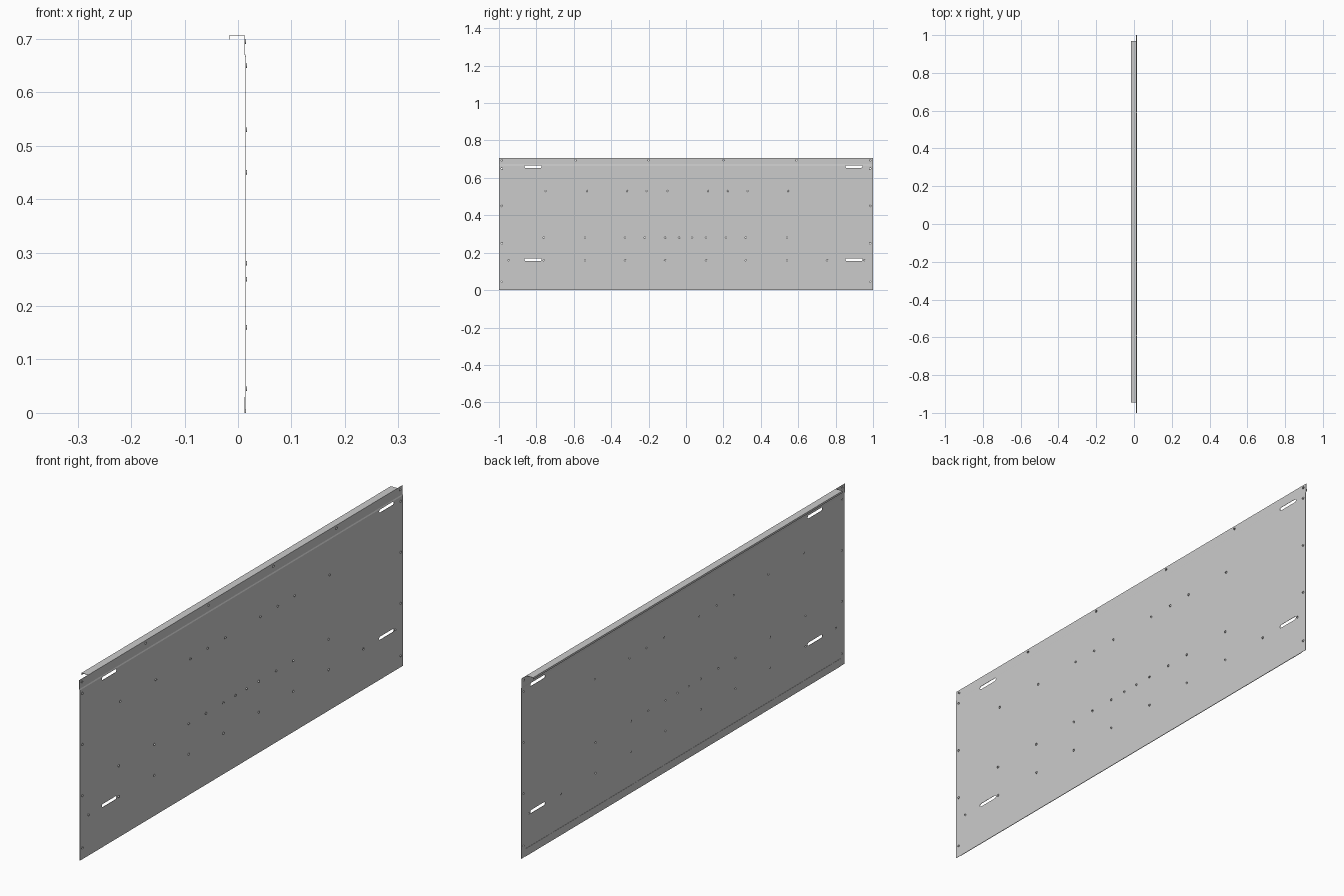
import bpy, bmesh, math

if "Cube" in bpy.data.objects:
    bpy.data.objects.remove(bpy.data.objects["Cube"])

T = 0.0012           # sheet thickness
X_FACE = 0.0148      # outer face of the main panel
X_STEP = 0.0130      # outer face of the stepped upper strip
HEIGHT = 0.7065


def finish(bm, name):
    bmesh.ops.recalc_face_normals(bm, faces=bm.faces)
    me = bpy.data.meshes.new(name)
    bm.to_mesh(me)
    bm.free()
    ob = bpy.data.objects.new(name, me)
    bpy.context.collection.objects.link(ob)
    return ob


def prism(bm, pts, axis_vec):
    """Extrude a closed loop of 3D points along a vector."""
    f = bm.faces.new([bm.verts.new(p) for p in pts])
    r = bmesh.ops.extrude_face_region(bm, geom=[f])
    vs = [v for v in r["geom"] if isinstance(v, bmesh.types.BMVert)]
    bmesh.ops.translate(bm, vec=axis_vec, verts=vs)


def sweep_y(name, profile, y0, y1):
    bm = bmesh.new()
    prism(bm, [(x, y0, z) for x, z in profile], (0, y1 - y0, 0))
    return finish(bm, name)


def slot_loop(y, z, half_len, r, n=12):
    """Rounded slot outline; half_len 0 gives a circle."""
    pts = []
    for i in range(n):
        a = 2 * math.pi * (i + 0.5) / n
        s = half_len if math.cos(a) > 0 else -half_len
        pts.append((y + s + r * math.cos(a), z + r * math.sin(a)))
    return pts


# Hole layout in (y, z)
holes = [(s * 0.985, z) for s in (-1, 1) for z in (0.045, 0.25, 0.45, 0.65)]
holes += [(y, 0.53) for y in (-0.75, -0.53, -0.316, -0.21, -0.10, 0.117, 0.225, 0.33, 0.545)]
holes += [(y, 0.28) for y in (-0.76, -0.54, -0.326, -0.22, -0.112, -0.037, 0.032, 0.107, 0.214, 0.32, 0.54)]
holes += [(y, 0.16) for y in (-0.947, -0.76, -0.54, -0.326, -0.112, 0.107, 0.32, 0.54, 0.754, 0.952)]
top_holes = [(y, 0.695) for y in (-0.985, -0.59, -0.2, 0.2, 0.59, 0.985)]
slots = [(y, z) for y in (-0.818, 0.898) for z in (0.162, 0.66)]

# Main panel with the shallow step near the top
panel = sweep_y("panel", [
    (X_FACE, 0), (X_FACE, 0.667), (X_STEP, 0.672), (X_STEP, HEIGHT),
    (X_STEP - T, HEIGHT), (X_STEP - T, 0.672), (X_FACE - T, 0.667), (X_FACE - T, 0)], -1, 1)

# Top flange with a downturned lip
sweep_y("top_flange", [
    (X_STEP - T, HEIGHT), (-0.0168, HEIGHT), (-0.0168, 0.699), (-0.0168 + T, 0.699),
    (-0.0168 + T, HEIGHT - T), (X_STEP - T, HEIGHT - T)], -0.945, 0.97)

# Folded hem behind the bottom edge
sweep_y("bottom_hem", [
    (X_FACE - T, 0), (X_FACE - T, 0.004), (X_FACE - T - 0.0003, 0.03),
    (X_FACE - 2 * T, 0.03), (X_FACE - 2 * T, 0)], -0.975, 0.975)

# Cut the round holes and slots
bm = bmesh.new()
for y, z in holes + top_holes:
    prism(bm, [(-0.01, a, b) for a, b in slot_loop(y, z, 0, 0.0035)], (0.05, 0, 0))
for y, z in slots:
    prism(bm, [(-0.01, a, b) for a, b in slot_loop(y, z, 0.039, 0.0065)], (0.05, 0, 0))
cutter = finish(bm, "hole_cutter")
cutter.hide_render = True
mod = panel.modifiers.new("holes", "BOOLEAN")
mod.operation = "DIFFERENCE"
mod.solver = "EXACT"
mod.object = cutter
bpy.context.view_layer.objects.active = panel
bpy.ops.object.modifier_apply(modifier="holes")
bpy.data.objects.remove(cutter)

# Small raised collars around the round holes
bm = bmesh.new()
for y, z in holes + top_holes:
    base = X_STEP if z > 0.67 else X_FACE
    rings = []
    for x, r in ((base, 0.0048), (base + 0.002, 0.0042), (base + 0.002, 0.0035), (base, 0.0035)):
        rings.append([bm.verts.new((x, a, b)) for a, b in slot_loop(y, z, 0, r)])
    for k in range(4):
        p, q = rings[k], rings[(k + 1) % 4]
        for i in range(12):
            j = (i + 1) % 12
            bm.faces.new((p[i], p[j], q[j], q[i]))
finish(bm, "hole_collars")
